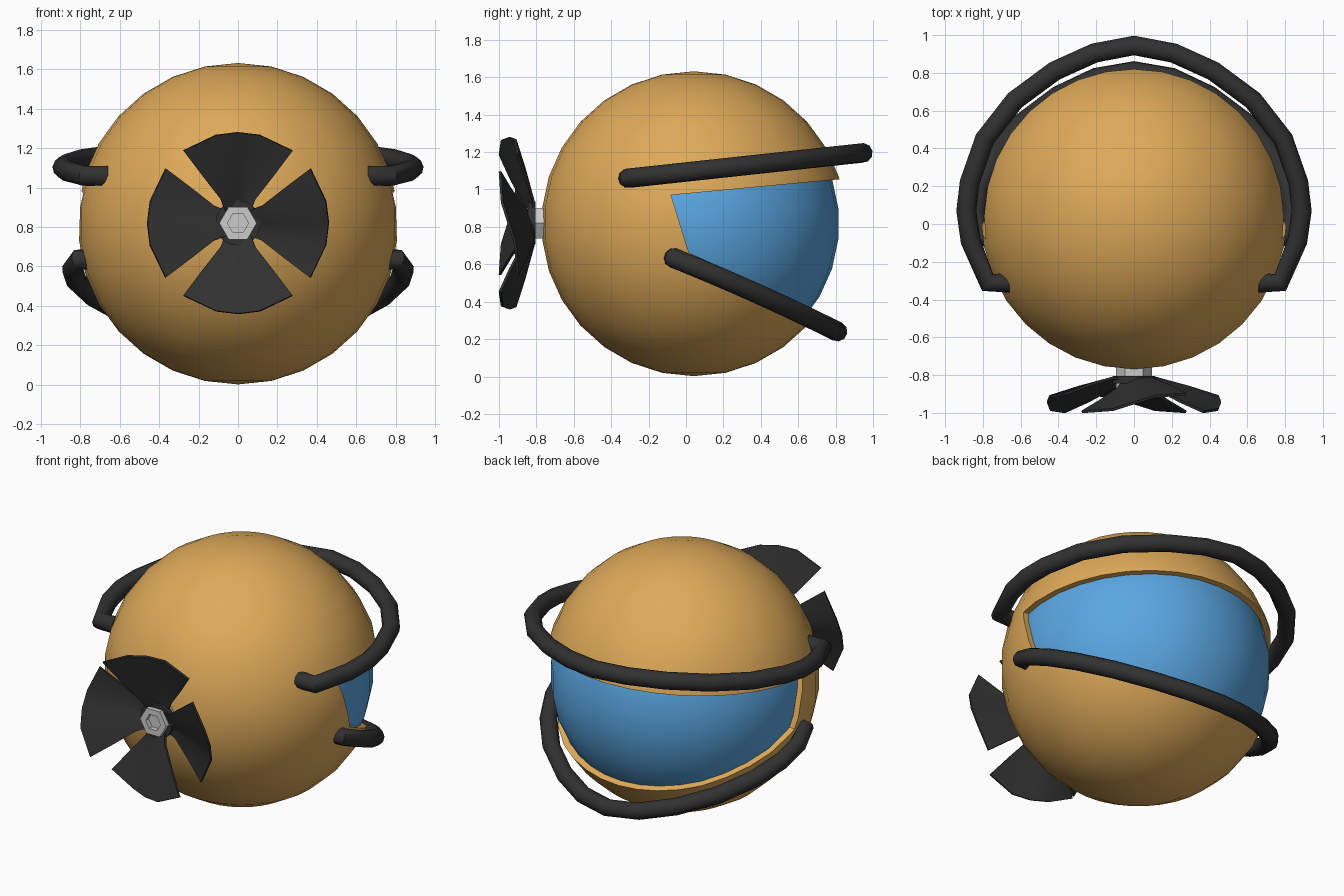
import bpy, bmesh, math

if "Cube" in bpy.data.objects:
    bpy.data.objects.remove(bpy.data.objects["Cube"])

C = (0, 0.042, 0.817)      # centre of the ball
HUB_Z = 0.82


def material(name, rgb):
    m = bpy.data.materials.new(name)
    m.diffuse_color = (*rgb, 1)
    m.use_nodes = True
    m.node_tree.nodes["Principled BSDF"].inputs["Base Color"].default_value = m.diffuse_color
    return m


ORANGE = material("orange", (0.73, 0.40, 0.10))
BLUE = material("blue", (0.10, 0.38, 0.75))
BLACK = material("black", (0.03, 0.03, 0.03))


def finish(ob, name, mat=None, angle=35):
    """Name, colour, apply modifiers and smooth."""
    ob.name = name
    bpy.ops.object.select_all(action='DESELECT')
    ob.select_set(True)
    bpy.context.view_layer.objects.active = ob
    bpy.ops.object.convert(target='MESH')
    ob = bpy.context.view_layer.objects.active
    if mat:
        ob.data.materials.clear()
        ob.data.materials.append(mat)
    bpy.ops.object.shade_smooth_by_angle(angle=math.radians(angle))
    return ob


def from_bmesh(bm, name):
    bmesh.ops.recalc_face_normals(bm, faces=bm.faces)
    me = bpy.data.meshes.new(name)
    bm.to_mesh(me)
    bm.free()
    ob = bpy.data.objects.new(name, me)
    bpy.context.collection.objects.link(ob)
    return ob


# Wedge cutter for the window opening, a yz profile extruded across x
bm = bmesh.new()
profile = [(-0.08, 0.97), (1.2, 1.09), (1.2, 0.115), (0.015, 0.663)]
face = bm.faces.new([bm.verts.new((-1.2, y, z)) for y, z in profile])
ext = bmesh.ops.extrude_face_region(bm, geom=[face])
bmesh.ops.translate(bm, vec=(2.4, 0, 0),
                    verts=[v for v in ext["geom"] if isinstance(v, bmesh.types.BMVert)])
cutter = from_bmesh(bm, "window_cutter")
cutter.hide_render = True

# Outer shell with the window cut out
bpy.ops.mesh.primitive_uv_sphere_add(segments=32, ring_count=15, radius=0.815, location=C)
shell = bpy.context.object
mod = shell.modifiers.new("thickness", 'SOLIDIFY')
mod.thickness = 0.037
mod.offset = -1
mod = shell.modifiers.new("window", 'BOOLEAN')
mod.operation = 'DIFFERENCE'
mod.solver = 'EXACT'
mod.object = cutter
finish(shell, "shell", ORANGE)
bpy.data.objects.remove(cutter)

# Blue glass ball seen through the opening
bpy.ops.mesh.primitive_uv_sphere_add(segments=32, ring_count=15, radius=0.777, location=C)
finish(bpy.context.object, "window", BLUE)


# Guard rails: half path (x, y) mirrored, height follows a sloping line
def rail(name, half, z_of_y):
    pts = half + [(-x, y) for x, y in half[-2::-1]]
    cu = bpy.data.curves.new(name, 'CURVE')
    cu.dimensions = '3D'
    cu.bevel_depth = 0.053
    cu.bevel_resolution = 3
    cu.use_fill_caps = True
    sp = cu.splines.new('POLY')
    sp.points.add(len(pts) - 1)
    for p, (x, y) in zip(sp.points, pts):
        p.co = (x, y, z_of_y(y), 1)
    ob = bpy.data.objects.new(name, cu)
    bpy.context.collection.objects.link(ob)
    finish(ob, name, BLACK, 50)


rail("upper_rail",
     [(0.66, -0.31), (0.775, -0.31), (0.865, -0.09), (0.888, 0.07), (0.87, 0.22),
      (0.79, 0.45), (0.63, 0.655), (0.42, 0.81), (0.21, 0.905), (0, 0.945)],
     lambda y: 1.06 + (y + 0.31) * 0.108)
rail("lower_rail",
     [(0.72, -0.07), (0.81, -0.07), (0.84, 0.05), (0.82, 0.19), (0.74, 0.36),
      (0.60, 0.53), (0.40, 0.68), (0.20, 0.775), (0, 0.81)],
     lambda y: 0.635 - (y + 0.07) * 0.40 - 0.055 * (y + 0.07) ** 2)

# Propeller: four pitched, fan-shaped blades
ROWS = [(0.08, 50, -0.825, 0.010), (0.15, 36, -0.845, 0.028),
        (0.30, 37, -0.895, 0.042), (0.46, 37, -0.948, 0.047)]  # r, half angle, y, pitch
bm = bmesh.new()
STEPS = [(-1, 1), (-0.38, 0.75), (0, 0), (0.38, -0.75), (1, -1)]
for k in range(4):
    grid = []
    for r, half, y, pitch in ROWS:
        row = []
        for t, s in STEPS:
            a = math.radians(90 * k + half * t)
            row.append(bm.verts.new((r * math.sin(a), y - pitch * s, HUB_Z + r * math.cos(a))))
        grid.append(row)
    for a, b in zip(grid, grid[1:]):
        for i in range(len(STEPS) - 1):
            bm.faces.new((a[i], a[i + 1], b[i + 1], b[i]))
blades = from_bmesh(bm, "propeller_blades")
mod = blades.modifiers.new("thickness", 'SOLIDIFY')
mod.thickness = 0.014
mod.offset = 0
finish(blades, "propeller_blades", BLACK, 50)


def drum(name, sides, radius, y_front, y_back, spin=0):
    bpy.ops.mesh.primitive_cylinder_add(
        vertices=sides, radius=radius, depth=y_back - y_front,
        location=(0, (y_front + y_back) / 2, HUB_Z), rotation=(math.pi / 2, spin, 0))
    return bpy.context.object


# Black hub collar joining the blades
finish(drum("propeller_hub", 16, 0.115, -0.845, -0.805), "propeller_hub", BLACK)

# Grey hexagonal bolt with a recessed hexagonal socket
bolt = drum("bolt", 6, 0.095, -0.875, -0.74, math.pi / 6)
bm = bmesh.new()
bm.from_mesh(bolt.data)
cap = max(bm.faces, key=lambda f: f.calc_center_median().z)
bmesh.ops.inset_region(bm, faces=[cap], thickness=0.042)
bmesh.ops.translate(bm, verts=bmesh.ops.extrude_discrete_faces(bm, faces=[cap])["faces"][0].verts,
                    vec=(0, 0, -0.03))
bm.to_mesh(bolt.data)
bm.free()
finish(bolt, "bolt", None, 20)
